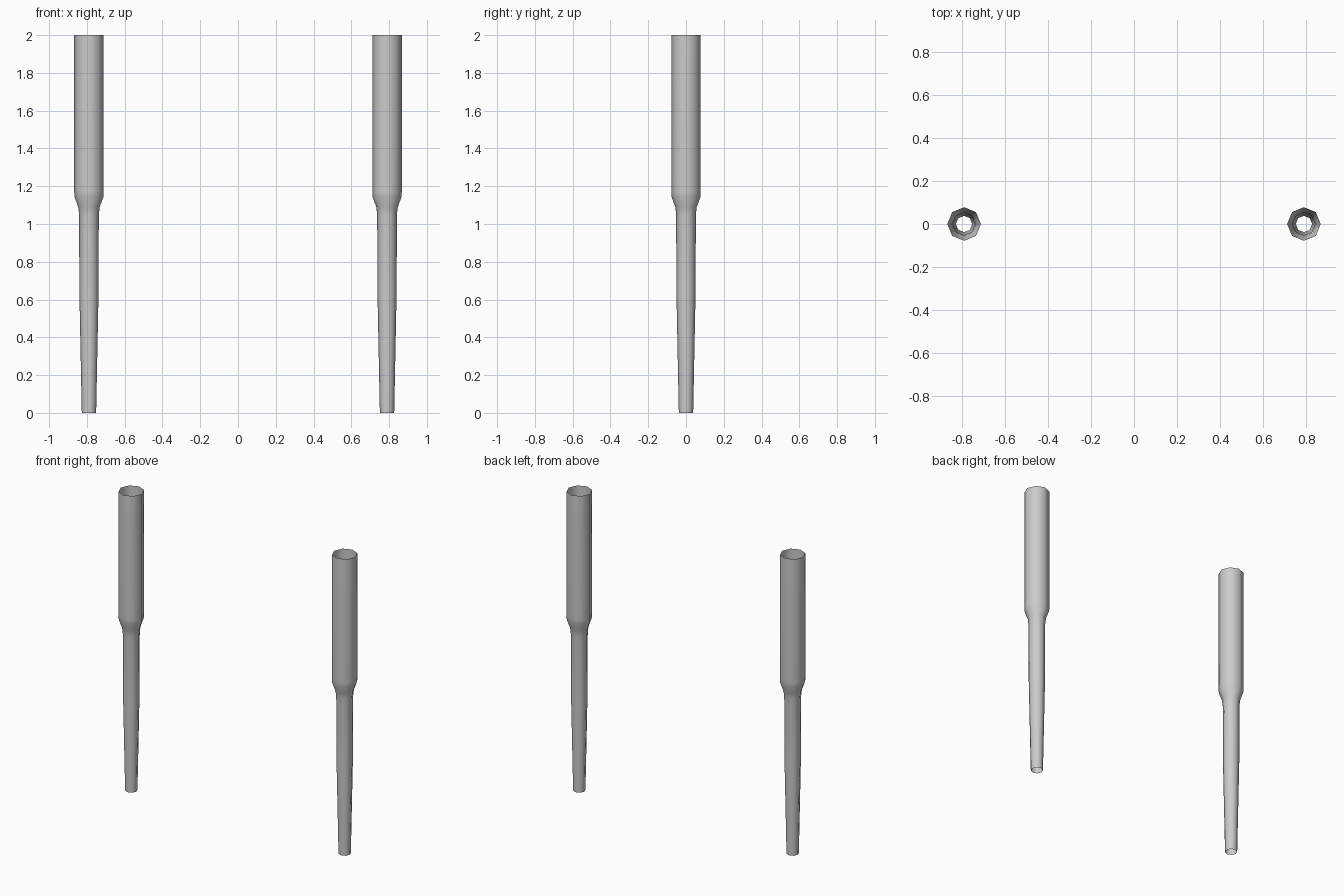
import bpy, bmesh, math

if "Cube" in bpy.data.objects:
    bpy.data.objects.remove(bpy.data.objects["Cube"])

SIDES = 8
# (radius, height) from foot to open top
PROFILE = [(0.038, 0.0), (0.051, 0.65), (0.052, 1.05), (0.057, 1.09),
           (0.077, 1.145), (0.078, 1.17), (0.078, 2.0)]


def tapered_tube(name, x):
    """Open eight-sided tube lofted through the profile rings."""
    bm = bmesh.new()
    rings = [[bm.verts.new((r * math.cos(math.tau * i / SIDES),
                            r * math.sin(math.tau * i / SIDES), z))
              for i in range(SIDES)] for r, z in PROFILE]
    for low, high in zip(rings, rings[1:]):
        for i in range(SIDES):
            j = (i + 1) % SIDES
            face = bm.faces.new((low[i], low[j], high[j], high[i]))
            face.smooth = True
    mesh = bpy.data.meshes.new(name)
    bm.to_mesh(mesh)
    bm.free()
    obj = bpy.data.objects.new(name, mesh)
    obj.location.x = x
    bpy.context.collection.objects.link(obj)


# Left and right posts
for name, side in (("left_post", -1), ("right_post", 1)):
    tapered_tube(name, side * 0.789)
